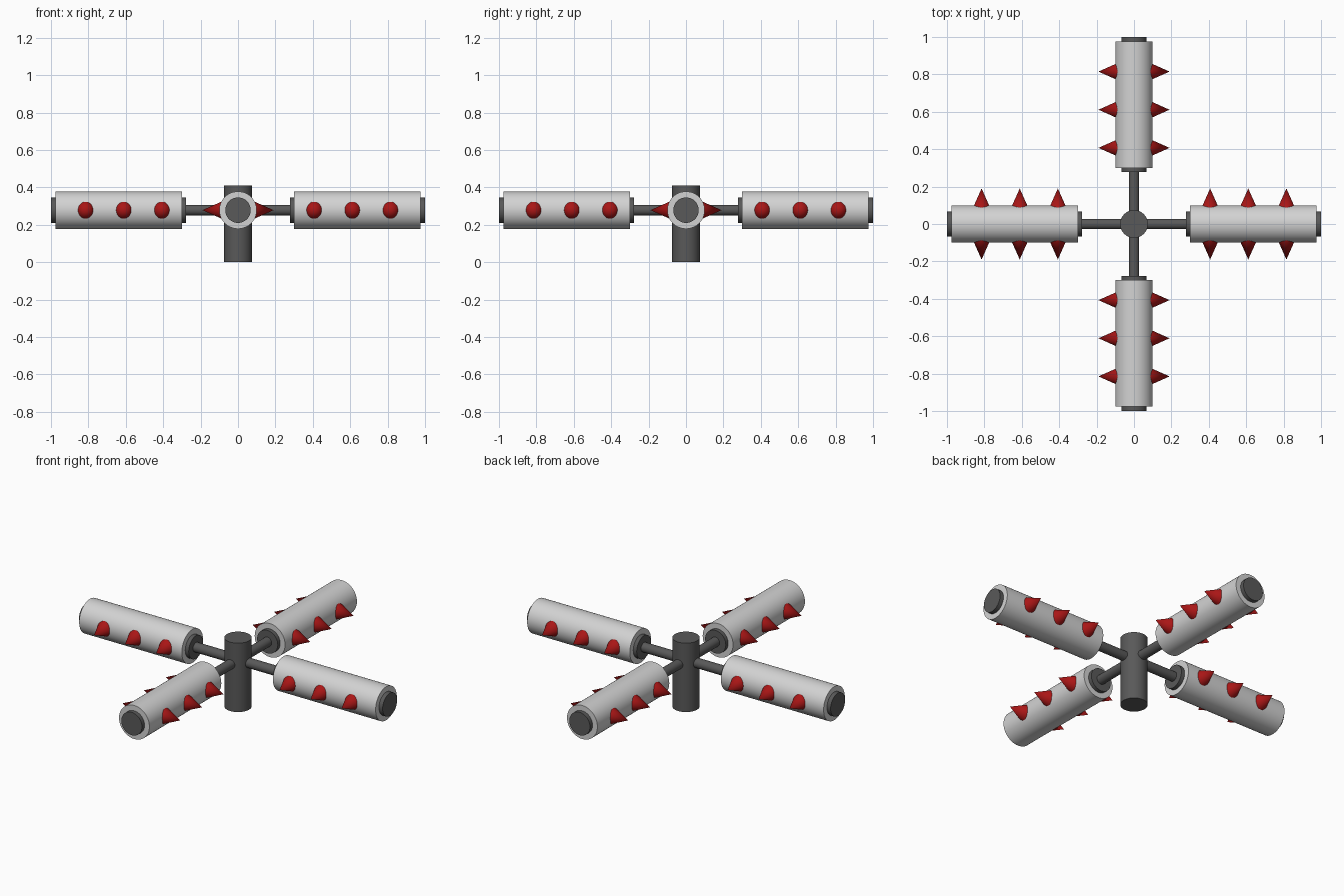
import bpy
from math import radians, pi
from mathutils import Matrix, Vector

cube = bpy.data.objects.get("Cube")
if cube:
    bpy.data.objects.remove(cube, do_unlink=True)


def material(name, color):
    mat = bpy.data.materials.new(name)
    mat.use_nodes = True
    mat.diffuse_color = (*color, 1)
    bsdf = next(n for n in mat.node_tree.nodes if n.type == 'BSDF_PRINCIPLED')
    bsdf.inputs["Base Color"].default_value = (*color, 1)
    return mat


DARK = material("dark grey metal", (0.1, 0.1, 0.1))
LIGHT = material("light grey", (0.65, 0.65, 0.65))
RED = material("deep red", (0.4, 0.008, 0.008))

AXIS_Z = 0.278


def cone(name, start, end, r1, r2, mat):
    """Smooth round solid running from start to end."""
    start, end = Vector(start), Vector(end)
    axis = end - start
    bpy.ops.mesh.primitive_cone_add(vertices=48, radius1=r1, radius2=r2, depth=axis.length)
    ob = bpy.context.object
    ob.name = name
    ob.matrix_world = (Matrix.Translation((start + end) / 2)
                       @ axis.to_track_quat('Z', 'Y').to_matrix().to_4x4())
    ob.data.materials.append(mat)
    bpy.ops.object.shade_smooth_by_angle(angle=radians(40))
    return ob


# Central post
cone("center_post", (0, 0, 0), (0, 0, 0.41), 0.074, 0.074, DARK)

# Four arms, each a rod, a core and a spiked roller
for side, turn in (("left", 0), ("back", 1), ("right", 2), ("front", 3)):
    spin = Matrix.Translation((0, 0, AXIS_Z)) @ Matrix.Rotation(turn * pi / 2, 4, 'Z')

    def part(name, start, end, r1, r2, mat):
        cone(f"{side}_{name}", spin @ Vector(start), spin @ Vector(end), r1, r2, mat)

    part("rod", (0, 0, 0), (0.3, 0, 0), 0.028, 0.028, DARK)
    part("roller_core", (0.277, 0, 0), (1, 0, 0), 0.068, 0.068, DARK)
    part("roller", (0.3, 0, 0), (0.976, 0, 0), 0.1, 0.1, LIGHT)

    # Three pairs of spikes
    for i in range(3):
        x = 0.407 + i * 0.204
        for s in (-1, 1):
            part(f"spike_{i + 1}", (x, s * 0.08, 0), (x, s * 0.19, 0), 0.049, 0, RED)
